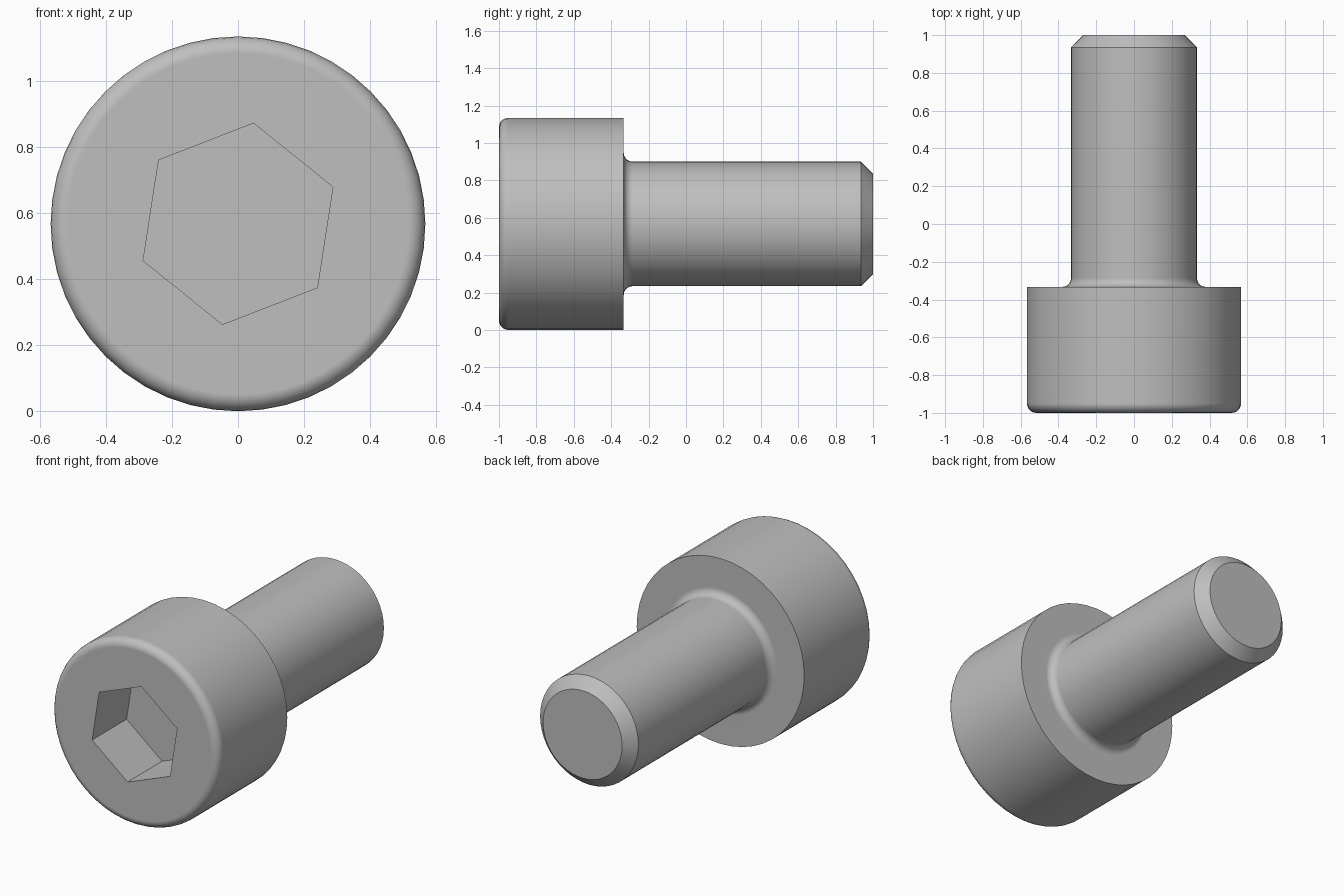
import bpy
import bmesh
from math import sin, cos, radians, pi
from mathutils import Matrix

cube = bpy.data.objects.get("Cube")
if cube:
    bpy.data.objects.remove(cube, do_unlink=True)

HEAD_R, SHANK_R, AXIS_Z = 0.567, 0.333, 0.567
HEAD_BACK = -0.333
EDGE, FILLET, CHAMFER = 0.05, 0.047, 0.065
SIDES = 48


def arc(cx, cy, r, start, end, steps=5):
    """Points along an arc, angles in degrees."""
    angles = [radians(start + (end - start) * i / steps) for i in range(steps + 1)]
    return [(cx + r * cos(a), cy + r * sin(a)) for a in angles]


def make_object(name, bm):
    bmesh.ops.recalc_face_normals(bm, faces=bm.faces)
    mesh = bpy.data.meshes.new(name)
    bm.to_mesh(mesh)
    bm.free()
    obj = bpy.data.objects.new(name, mesh)
    obj.location.z = AXIS_Z
    bpy.context.collection.objects.link(obj)
    return obj


def revolve(name, profile):
    """Turn (radius, y) points around the y axis and cap both ends."""
    bm = bmesh.new()
    verts = [bm.verts.new((r, y, 0)) for r, y in profile]
    edges = [bm.edges.new(pair) for pair in zip(verts, verts[1:])]
    bmesh.ops.spin(bm, geom=verts + edges, cent=(0, 0, 0), axis=(0, 1, 0),
                   angle=2 * pi, steps=SIDES)
    bmesh.ops.remove_doubles(bm, verts=bm.verts, dist=0.0005)
    bmesh.ops.holes_fill(bm, edges=bm.edges, sides=0)
    return make_object(name, bm)


def hex_prism(name, radius, y0, y1, turn):
    bm = bmesh.new()
    angles = [radians(turn + 60 * i) for i in range(6)]
    face = bm.faces.new([bm.verts.new((radius * cos(a), y0, radius * sin(a)))
                         for a in angles])
    grown = bmesh.ops.extrude_face_region(bm, geom=[face], use_keep_orig=True)
    moved = [v for v in grown["geom"] if isinstance(v, bmesh.types.BMVert)]
    bmesh.ops.translate(bm, verts=moved, vec=(0, y1 - y0, 0))
    return make_object(name, bm)


# Steel material
steel = bpy.data.materials.new("grey steel")
colour = (0.52, 0.52, 0.52, 1)
steel.use_nodes = True
steel.diffuse_color = colour
steel.node_tree.nodes["Principled BSDF"].inputs["Base Color"].default_value = colour

# Head with rounded rim, filleted neck, shank and chamfered tip
profile = arc(HEAD_R - EDGE, -1 + EDGE, EDGE, -90, 0)
profile += [(HEAD_R, HEAD_BACK)]
profile += arc(SHANK_R + FILLET, HEAD_BACK + FILLET, FILLET, 270, 180)
profile += [(SHANK_R, 1 - CHAMFER), (SHANK_R - CHAMFER, 1)]
screw = revolve("cap_screw", profile)
screw.data.materials.append(steel)

# Hexagonal drive socket cut into the head
cutter = hex_prism("socket_cutter", 0.308, -1.1, -0.667, 21.2)
cutter.hide_render = True
cut = screw.modifiers.new("socket", "BOOLEAN")
cut.operation = "DIFFERENCE"
cut.solver = "EXACT"
cut.object = cutter

bpy.ops.object.select_all(action="DESELECT")
screw.select_set(True)
bpy.context.view_layer.objects.active = screw
bpy.ops.object.modifier_apply(modifier=cut.name)
bpy.data.objects.remove(cutter, do_unlink=True)

# Smooth round surfaces, crisp edges, flat end faces
bpy.ops.object.shade_smooth_by_angle(angle=radians(30))
weighted = screw.modifiers.new("flat ends", "WEIGHTED_NORMAL")
weighted.keep_sharp = True
